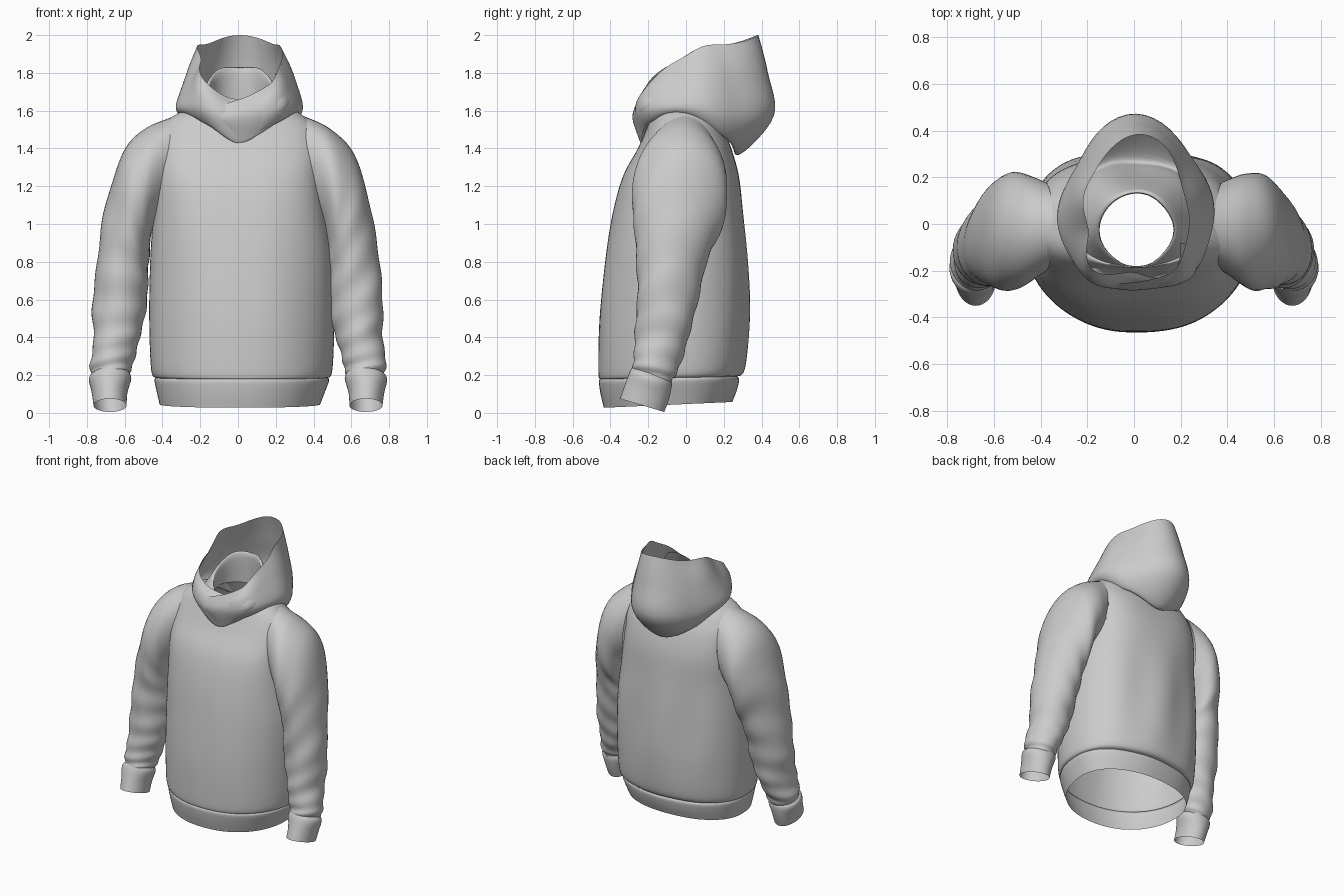
import bpy, bmesh
from math import sin, cos, pi, exp


def spline(keys, steps, closed=False):
    """Smooth curve through rows of numbers (Catmull-Rom)."""
    n = len(keys)
    out = []
    for i in range(n if closed else n - 1):
        if closed:
            a, b, c, d = (keys[(i + k) % n] for k in (-1, 0, 1, 2))
        else:
            a, b, c, d = (keys[min(max(i + k, 0), n - 1)] for k in (-1, 0, 1, 2))
        for s in range(steps):
            t = s / steps
            out.append([0.5 * (2 * q + (r - p) * t + (2 * p - 5 * q + 4 * r - w) * t * t
                               + (3 * q - p - 3 * r + w) * t ** 3)
                        for p, q, r, w in zip(a, b, c, d)])
    if not closed:
        out.append(list(keys[-1]))
    return out


def loft(name, rings, closed=True, cut=None):
    """Skin equal-length point rows into a smooth open shell; cut() removes faces."""
    bm = bmesh.new()
    rows = [[bm.verts.new(p) for p in ring] for ring in rings]
    m = len(rows[0])
    for r0, r1 in zip(rows, rows[1:]):
        for j in range(m if closed else m - 1):
            k = (j + 1) % m
            bm.faces.new((r0[j], r0[k], r1[k], r1[j]))
    bmesh.ops.recalc_face_normals(bm, faces=bm.faces)
    if cut:
        gone = [f for f in bm.faces if cut(f.calc_center_median())]
        bmesh.ops.delete(bm, geom=gone, context='FACES')
    for f in bm.faces:
        f.smooth = True
    me = bpy.data.meshes.new(name)
    bm.to_mesh(me)
    bm.free()
    ob = bpy.data.objects.new(name, me)
    bpy.context.collection.objects.link(ob)
    return ob


def spow(v, e):
    return (1 if v >= 0 else -1) * abs(v) ** e


def body_ring(key, seg=96):
    """Section: z, x centre, half width, front y, back y, front power, back power, tilt."""
    z, cx, hw, yf, yb, nf, nb, tilt = key
    yc = -0.04
    pts = []
    for i in range(seg):
        a = 2 * pi * i / seg
        back = sin(a) >= 0
        n = nb if back else nf
        x = cx + hw * spow(cos(a), 2 / n)
        y = yc + ((yb - yc) if back else (yc - yf)) * spow(sin(a), 2 / n)
        # soft vertical drape folds, strongest low on the back
        drape = exp(-((z - 0.65) / 0.4) ** 2) * (0.010 if back else 0.003)
        y += drape * sin(17 * x + 2 * z) * abs(sin(a))
        pts.append((x, y, z + tilt * (y - yc)))
    return pts


def armhole(p):
    return abs(p.x) > 0.36 and ((p.z - 1.27) / 0.24) ** 2 + (p.y / 0.17) ** 2 < 1


# torso with open armholes
torso = [
    (0.185, 0.02, 0.455, -0.455, 0.265, 2.15, 2.2, 0.02),
    (0.23, 0.02, 0.48, -0.465, 0.31, 2.15, 2.2, 0.02),
    (0.50, 0.02, 0.49, -0.46, 0.33, 2.15, 2.2, 0),
    (0.80, 0.02, 0.485, -0.43, 0.32, 2.25, 2.25, 0),
    (1.05, 0.01, 0.46, -0.39, 0.30, 2.5, 2.4, 0),
    (1.25, 0.0, 0.44, -0.335, 0.28, 2.8, 2.7, 0),
    (1.40, 0.0, 0.43, -0.255, 0.24, 2.8, 2.8, 0),
    (1.50, 0.0, 0.41, -0.21, 0.20, 2.5, 2.5, 0),
    (1.56, 0.0, 0.36, -0.19, 0.18, 2.2, 2.2, 0),
    (1.60, 0.01, 0.28, -0.185, 0.16, 2.0, 2.0, 0.08),
    (1.58, 0.01, 0.17, -0.18, 0.14, 2.0, 2.0, 0.2),
]
loft("torso", [body_ring(k) for k in spline(torso, 6)], cut=armhole)

# ribbed waistband
band = [
    (0.045, 0.01, 0.425, -0.435, 0.245, 2.15, 2.2, 0.045),
    (0.11, 0.015, 0.445, -0.452, 0.268, 2.15, 2.2, 0.03),
    (0.17, 0.02, 0.462, -0.462, 0.28, 2.15, 2.2, 0.02),
    (0.187, 0.02, 0.456, -0.456, 0.267, 2.15, 2.2, 0.02),
]
loft("waistband", [body_ring(k) for k in spline(band, 4)])


def arm_ring(key, side, t=0, fold=0, seg=40):
    """Ellipse from outer (x, z) to inner (x, z), front y to back y, plus tilt."""
    xo, zo, xi, zi, yf, yb, tilt = key
    cx, cz, cy = (xo + xi) / 2, (zo + zi) / 2, (yf + yb) / 2
    pts = []
    for i in range(seg):
        a = 2 * pi * i / seg
        ph = 0.9 * side
        w = 1 + fold * (sin(34 * t * t + 10 * t + 2.4 * sin(a + ph) + ph)
                        + 0.8 * sin(23 * t + 3 * a + 2 * ph))
        dy = (yb - yf) / 2 * sin(a) * w
        pts.append((side * (cx + (xo - xi) / 2 * cos(a) * w), cy + dy,
                    cz + (zo - zi) / 2 * cos(a) * w + tilt * dy))
    return pts


# sleeves and cuffs
sleeve = [
    (0.345, 1.57, 0.42, 1.00, -0.205, 0.18, 0),
    (0.485, 1.51, 0.455, 0.96, -0.265, 0.215, 0),
    (0.595, 1.40, 0.465, 0.89, -0.285, 0.22, 0),
    (0.675, 1.20, 0.47, 0.82, -0.28, 0.185, -0.05),
    (0.72, 1.00, 0.475, 0.74, -0.265, 0.125, -0.1),
    (0.75, 0.78, 0.48, 0.63, -0.26, 0.08, -0.15),
    (0.77, 0.57, 0.495, 0.49, -0.26, 0.04, -0.2),
    (0.765, 0.39, 0.53, 0.36, -0.27, 0.0, -0.25),
    (0.785, 0.25, 0.56, 0.25, -0.28, -0.05, -0.3),
    (0.765, 0.19, 0.58, 0.19, -0.285, -0.08, -0.3),
]
cuff = [
    (0.765, 0.21, 0.575, 0.21, -0.285, -0.08, -0.3),
    (0.79, 0.18, 0.565, 0.18, -0.30, -0.075, -0.3),
    (0.775, 0.11, 0.585, 0.11, -0.325, -0.09, -0.3),
    (0.765, 0.04, 0.59, 0.04, -0.35, -0.115, -0.3),
]
for side, label in ((1, "left"), (-1, "right")):
    rows = spline(sleeve, 10)
    last = len(rows) - 1
    loft(label + "_sleeve", [arm_ring(k, side, i / last, 0.006 + 0.026 * (i / last))
                             for i, k in enumerate(rows)])
    loft(label + "_cuff", [arm_ring(k, side) for k in spline(cuff, 4)])

# hood: (radius, z) profiles from neckline, over the ridge, down into the bag
# and up the outside to the rim, at front, front side, side, back side, back
profiles = [
    [.16, 1.52, .17, 1.56, .20, 1.46, .22, 1.43, .25, 1.54, .235, 1.61, .19, 1.65],
    [.16, 1.56, .16, 1.64, .22, 1.56, .26, 1.53, .30, 1.60, .285, 1.69, .245, 1.75],
    [.16, 1.60, .165, 1.74, .24, 1.63, .29, 1.58, .33, 1.63, .27, 1.78, .215, 1.89],
    [.16, 1.60, .155, 1.82, .27, 1.57, .31, 1.46, .375, 1.58, .34, 1.80, .28, 1.95],
    [.155, 1.60, .16, 1.83, .26, 1.45, .31, 1.37, .48, 1.57, .445, 1.80, .40, 1.99],
]
around = spline(profiles + profiles[3:0:-1], 10, closed=True)
columns = []
for i, row in enumerate(around):
    a = 2 * pi * i / len(around)
    pts = spline([row[k:k + 2] for k in range(0, 14, 2)], 6)
    col = []
    for j, (r, z) in enumerate(pts):
        s = j / (len(pts) - 1)
        r += 0.010 * s * sin(5 * a + 6 * s)          # cloth ripples
        z += 0.01 * s ** 4 * cos(6 * a)              # wavy rim
        col.append((0.01 + r * sin(a), -0.02 - r * cos(a), z))
    columns.append(col)
loft("hood", list(zip(*columns)))

# front flap crossing over the hood opening
edges = [
    [(.20, -.08, 1.80), (.18, -.19, 1.75), (.06, -.24, 1.68), (-.09, -.25, 1.63), (-.20, -.20, 1.60)],
    [(.29, -.10, 1.67), (.24, -.235, 1.63), (.06, -.28, 1.58), (-.09, -.275, 1.56), (-.20, -.215, 1.57)],
    [(.28, -.09, 1.60), (.21, -.20, 1.54), (.05, -.245, 1.45), (-.08, -.245, 1.49), (-.19, -.20, 1.55)],
]
strips = [spline(e, 6) for e in edges]
loft("hood_flap", [spline(list(c), 5) for c in zip(*strips)], closed=False)
